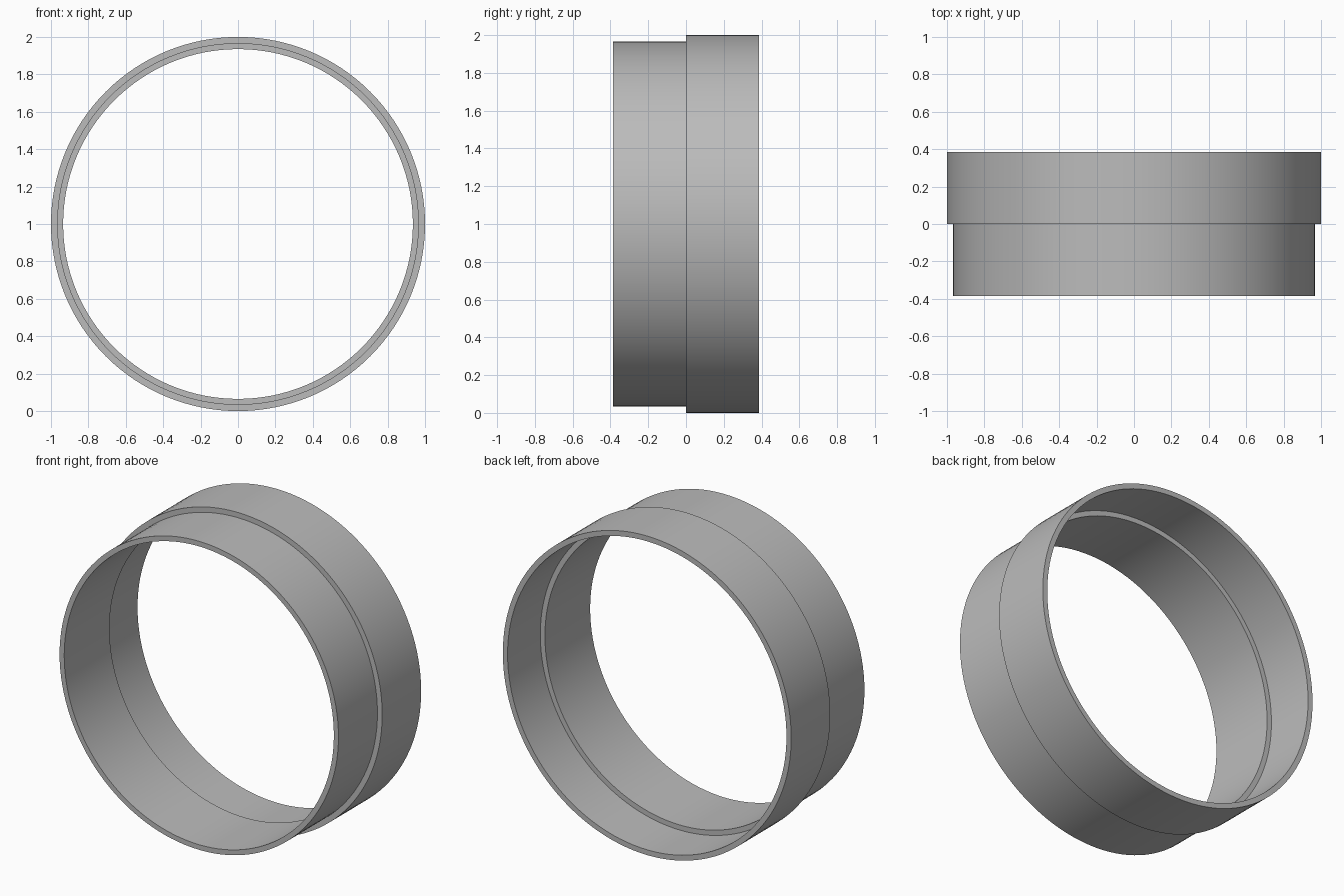
import bpy, bmesh, math

cube = bpy.data.objects.get("Cube")
if cube:
    bpy.data.objects.remove(cube, do_unlink=True)

grey = bpy.data.materials.new("grey")
grey.use_nodes = True
colour = (0.5, 0.5, 0.5, 1)
grey.diffuse_color = colour
grey.node_tree.nodes["Principled BSDF"].inputs["Base Color"].default_value = colour

SEGMENTS = 128
HALF = 0.386      # half the length along y
LEDGE = 0.062     # depth of the inner seat
OUTER, MIDDLE, INNER = 1.0, 0.967, 0.935

# Stepped wall section as (radius, y): narrow spigot in front, wide socket behind
section = [(INNER, -HALF), (MIDDLE, -HALF), (MIDDLE, 0), (OUTER, 0),
           (OUTER, HALF), (MIDDLE, HALF), (MIDDLE, LEDGE), (INNER, LEDGE)]

# Sweep the section around the y axis
bm = bmesh.new()
rings = []
for i in range(SEGMENTS):
    a = math.tau * i / SEGMENTS
    rings.append([bm.verts.new((r * math.cos(a), y, 1 + r * math.sin(a)))
                  for r, y in section])
for i, ring in enumerate(rings):
    following = rings[(i + 1) % SEGMENTS]
    for j in range(len(section)):
        k = (j + 1) % len(section)
        bm.faces.new((ring[j], ring[k], following[k], following[j]))
bmesh.ops.recalc_face_normals(bm, faces=bm.faces)

mesh = bpy.data.meshes.new("coupling_ring")
bm.to_mesh(mesh)
bm.free()
mesh.materials.append(grey)
coupling = bpy.data.objects.new("coupling_ring", mesh)
bpy.context.collection.objects.link(coupling)

# Smooth round walls with crisp rims
bpy.ops.object.select_all(action='DESELECT')
coupling.select_set(True)
bpy.context.view_layer.objects.active = coupling
bpy.ops.object.shade_smooth_by_angle(angle=math.radians(30))
